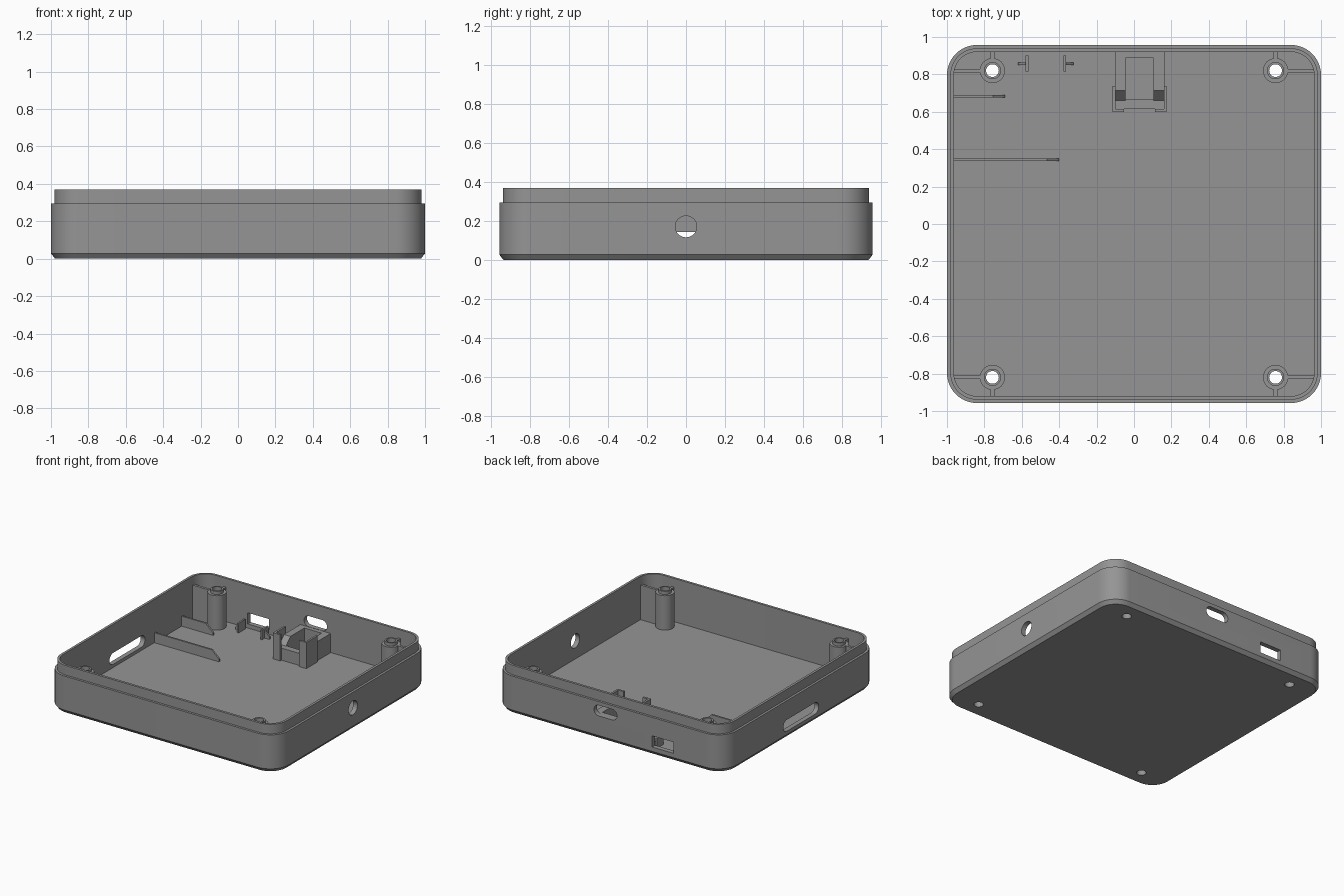
import bpy, bmesh, math

if "Cube" in bpy.data.objects:
    bpy.data.objects.remove(bpy.data.objects["Cube"])

FLOOR, RIM, TOP = 0.03, 0.295, 0.37
HX, HY, RAD = 1.0, 0.957, 0.16
IN_X, IN_Y = HX - 0.037, HY - 0.037

grey = bpy.data.materials.new("grey plastic")
grey.diffuse_color = (0.3, 0.3, 0.3, 1)
grey.use_nodes = True
grey.node_tree.nodes["Principled BSDF"].inputs["Base Color"].default_value = grey.diffuse_color


def make(name, bm):
    bmesh.ops.recalc_face_normals(bm, faces=bm.faces[:])
    me = bpy.data.meshes.new(name)
    bm.to_mesh(me)
    bm.free()
    me.materials.append(grey)
    ob = bpy.data.objects.new(name, me)
    bpy.context.collection.objects.link(ob)
    return ob


def loft(bm, rings, closed=False):
    loops = [[bm.verts.new(p) for p in r] for r in rings]
    pairs = list(zip(loops, loops[1:])) + ([(loops[-1], loops[0])] if closed else [])
    for a, b in pairs:
        for i in range(len(a)):
            j = (i + 1) % len(a)
            bm.faces.new((a[i], a[j], b[j], b[i]))
    if not closed:
        bm.faces.new(loops[0])
        bm.faces.new(loops[-1])


def rounded(hx, hy, r, n=12):
    pts = []
    for k, (sx, sy) in enumerate([(1, 1), (-1, 1), (-1, -1), (1, -1)]):
        for i in range(n + 1):
            a = math.pi / 2 * (k + i / n)
            pts.append((sx * (hx - r) + r * math.cos(a), sy * (hy - r) + r * math.sin(a)))
    return pts


def prism(name, pts, axis, lo, hi):
    """Extrude a 2D outline along x, y or z."""
    put = {"x": lambda p, t: (t, p[0], p[1]),
           "y": lambda p, t: (p[0], t, p[1]),
           "z": lambda p, t: (p[0], p[1], t)}[axis]
    bm = bmesh.new()
    loft(bm, [[put(p, lo) for p in pts], [put(p, hi) for p in pts]])
    return make(name, bm)


def box(name, x0, x1, y0, y1, z0, z1):
    return prism(name, [(x0, y0), (x1, y0), (x1, y1), (x0, y1)], "z", z0, z1)


def shifted(pts, u, v):
    return [(p[0] + u, p[1] + v) for p in pts]


def circle(r, n=32):
    return [(r * math.cos(2 * math.pi * i / n), r * math.sin(2 * math.pi * i / n)) for i in range(n)]


def smooth(ob):
    bpy.ops.object.select_all(action="DESELECT")
    ob.select_set(True)
    bpy.context.view_layer.objects.active = ob
    bpy.ops.object.shade_smooth_by_angle(angle=math.radians(30))


# Tray shell: chamfered base, outer wall, stepped lip, inner wall and floor
bm = bmesh.new()
steps = [(0.022, 0), (0, 0.028), (0, RIM), (0.018, RIM), (0.018, TOP), (0.037, TOP), (0.037, FLOOR)]
loft(bm, [[(x, y, z) for x, y in rounded(HX - d, HY - d, RAD - d)] for d, z in steps])
shell = make("tray_shell", bm)

# Wall openings and screw holes
POSTS = [(sx * 0.757, sy * 0.82) for sx in (-1, 1) for sy in (-1, 1)]
cutters = [
    prism("side_round_hole", shifted(circle(0.055), 0, 0.172), "x", 0.9, 1.1),
    prism("side_slot", shifted(rounded(0.22, 0.045, 0.0449, 8), 0, 0.1), "x", -1.1, -0.9),
    prism("port_slot", shifted(rounded(0.1, 0.042, 0.0419, 8), 0.03, 0.224), "y", 0.86, 1.1),
    box("switch_window", -0.56, -0.375, 0.86, 1.1, 0.062, 0.15),
]
cutters += [prism("screw_hole", shifted(circle(0.034), x, y), "z", -0.1, 0.1) for x, y in POSTS]
bpy.context.view_layer.objects.active = shell
for c in cutters:
    c.hide_render = True
    m = shell.modifiers.new(c.name, "BOOLEAN")
    m.operation, m.solver, m.object = "DIFFERENCE", "EXACT", c
    bpy.ops.object.modifier_apply(modifier=m.name)
    bpy.data.objects.remove(c)
smooth(shell)

# Hollow screw posts with a raised collar, tied to the walls by ribs
for x, y in POSTS:
    bm = bmesh.new()
    prof = [(0.067, FLOOR), (0.067, 0.3), (0.046, 0.3), (0.046, 0.325), (0.034, 0.325), (0.034, FLOOR)]
    loft(bm, [[(x + u, y + v, z) for u, v in circle(r)] for r, z in prof], closed=True)
    smooth(make("screw_post", bm))
    sx, sy = math.copysign(1, x), math.copysign(1, y)
    xs = sorted((x + sx * 0.06, sx * (IN_X + 0.005)))
    ys = sorted((y + sy * 0.06, sy * (IN_Y + 0.005)))
    box("post_side_rib", *xs, y - 0.01, y + 0.01, FLOOR, 0.302)
    box("post_end_rib", x - 0.01, x + 0.01, *ys, FLOOR, 0.302)

# Board guide ribs with sloped ends
for y, end in ((0.683, -0.69), (0.343, -0.4)):
    pts = [(-IN_X - 0.005, FLOOR), (end, FLOOR), (end, 0.05), (end - 0.065, 0.108), (-IN_X - 0.005, 0.108)]
    prism("guide_rib", pts, "y", y - 0.007, y + 0.007)

# Switch clips with triangular braces
for x, s in ((-0.572, -1), (-0.37, 1)):
    box("switch_clip", x - 0.007, x + 0.007, 0.815, 0.9, FLOOR, 0.105)
    prism("clip_brace", [(x, FLOOR), (x + s * 0.047, FLOOR), (x + s * 0.047, 0.05), (x, 0.095)],
          "y", 0.85, 0.864)

# Port stand: two arms with ramps, back and front walls, corner hooks
CX = 0.03
for s in (-1, 1):
    arm = [(0.66, FLOOR), (0.66, 0.125), (0.715, 0.18), (IN_Y + 0.005, 0.18), (IN_Y + 0.005, FLOOR)]
    prism("stand_arm", arm, "x", *sorted((CX + s * 0.075, CX + s * 0.132)))
    hook = [(0.145, 0.737), (0.145, 0.598), (0.083, 0.598), (0.083, 0.614), (0.13, 0.614), (0.13, 0.737)]
    prism("stand_hook", [(CX + s * u, v) for u, v in hook], "z", FLOOR, 0.235)
box("stand_back", CX - 0.075, CX + 0.075, 0.888, IN_Y + 0.005, FLOOR, 0.18)
box("stand_front", CX - 0.132, CX + 0.132, 0.614, 0.665, FLOOR, 0.125)
